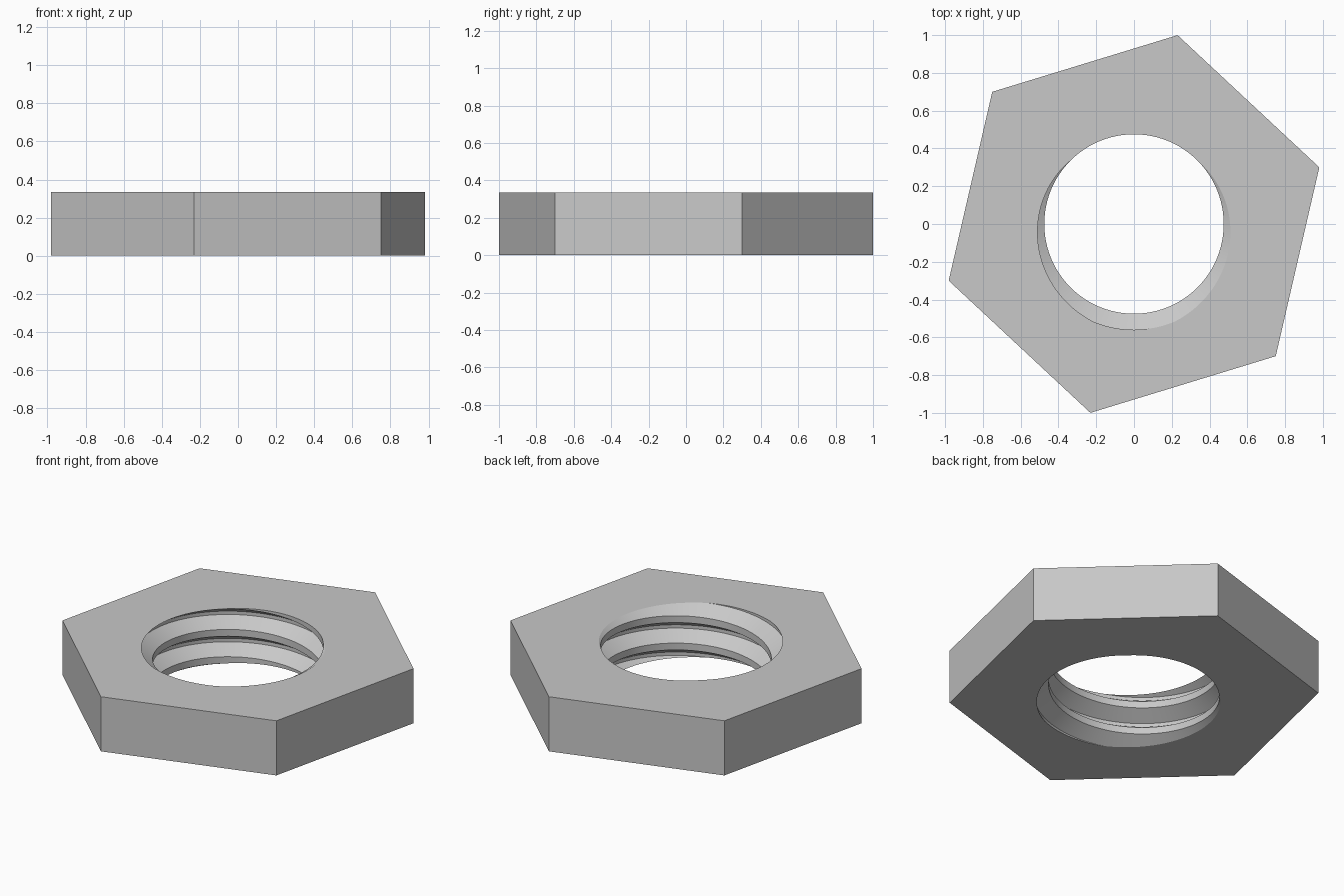
import bpy
import bmesh
from math import cos, sin, radians, tau

cube = bpy.data.objects.get("Cube")
if cube:
    bpy.data.objects.remove(cube, do_unlink=True)

HEIGHT = 0.335
PITCH = HEIGHT / 2
HEX_RADIUS, HEX_TURN = 1.026, radians(17)
MINOR, MAJOR = 0.475, 0.56
STEPS = 96  # segments per thread turn

steel = bpy.data.materials.new("grey steel")
steel.use_nodes = True
grey = (0.58, 0.58, 0.58, 1)
steel.diffuse_color = grey
steel.node_tree.nodes["Principled BSDF"].inputs["Base Color"].default_value = grey

bm = bmesh.new()

# Thread: one pitch of the profile (height in pitches, radius) swept up a right-hand helix
profile = [(-1/8, MINOR), (1/8, MINOR), (7/16, MAJOR), (9/16, MAJOR), (7/8, MINOR)]
previous = None
for s in range(-4 * STEPS, 2 * STEPS + 1):
    turn = s / STEPS
    a = turn * tau + tau / 4
    row = [bm.verts.new((r * cos(a), r * sin(a), HEIGHT + (turn + dz) * PITCH))
           for dz, r in profile]
    if previous:
        for i in range(len(row) - 1):
            bm.faces.new((previous[i], row[i], row[i + 1], previous[i + 1]))
    previous = row
bmesh.ops.remove_doubles(bm, verts=bm.verts[:], dist=1e-5)

# Trim the thread flush with the bottom and top
for z, direction in ((0, -1), (HEIGHT, 1)):
    bmesh.ops.bisect_plane(bm, geom=bm.verts[:] + bm.edges[:] + bm.faces[:], dist=1e-5,
                           plane_co=(0, 0, z), plane_no=(0, 0, direction),
                           clear_outer=True)
bmesh.ops.remove_doubles(bm, verts=bm.verts[:], dist=1e-5)

# Hexagonal sides
rings = []
for z in (0, HEIGHT):
    rings.append([bm.verts.new((HEX_RADIUS * cos(HEX_TURN + k * tau / 6),
                                HEX_RADIUS * sin(HEX_TURN + k * tau / 6), z))
                  for k in range(6)])
low, high = rings
for k in range(6):
    n = (k + 1) % 6
    bm.faces.new((low[k], low[n], high[n], high[k]))

# Flat bottom and top between the hexagon and the threaded hole
for z in (0, HEIGHT):
    rim = [e for e in bm.edges
           if e.is_boundary and all(abs(v.co.z - z) < 1e-4 for v in e.verts)]
    bmesh.ops.triangle_fill(bm, edges=rim, use_beauty=True, use_dissolve=False,
                            normal=(0, 0, 1 if z else -1))
bmesh.ops.recalc_face_normals(bm, faces=bm.faces[:])

mesh = bpy.data.meshes.new("hex_nut")
bm.to_mesh(mesh)
bm.free()
mesh.materials.append(steel)
nut = bpy.data.objects.new("hex_nut", mesh)
bpy.context.collection.objects.link(nut)

bpy.ops.object.select_all(action='DESELECT')
nut.select_set(True)
bpy.context.view_layer.objects.active = nut
bpy.ops.object.shade_smooth_by_angle(angle=radians(30))
